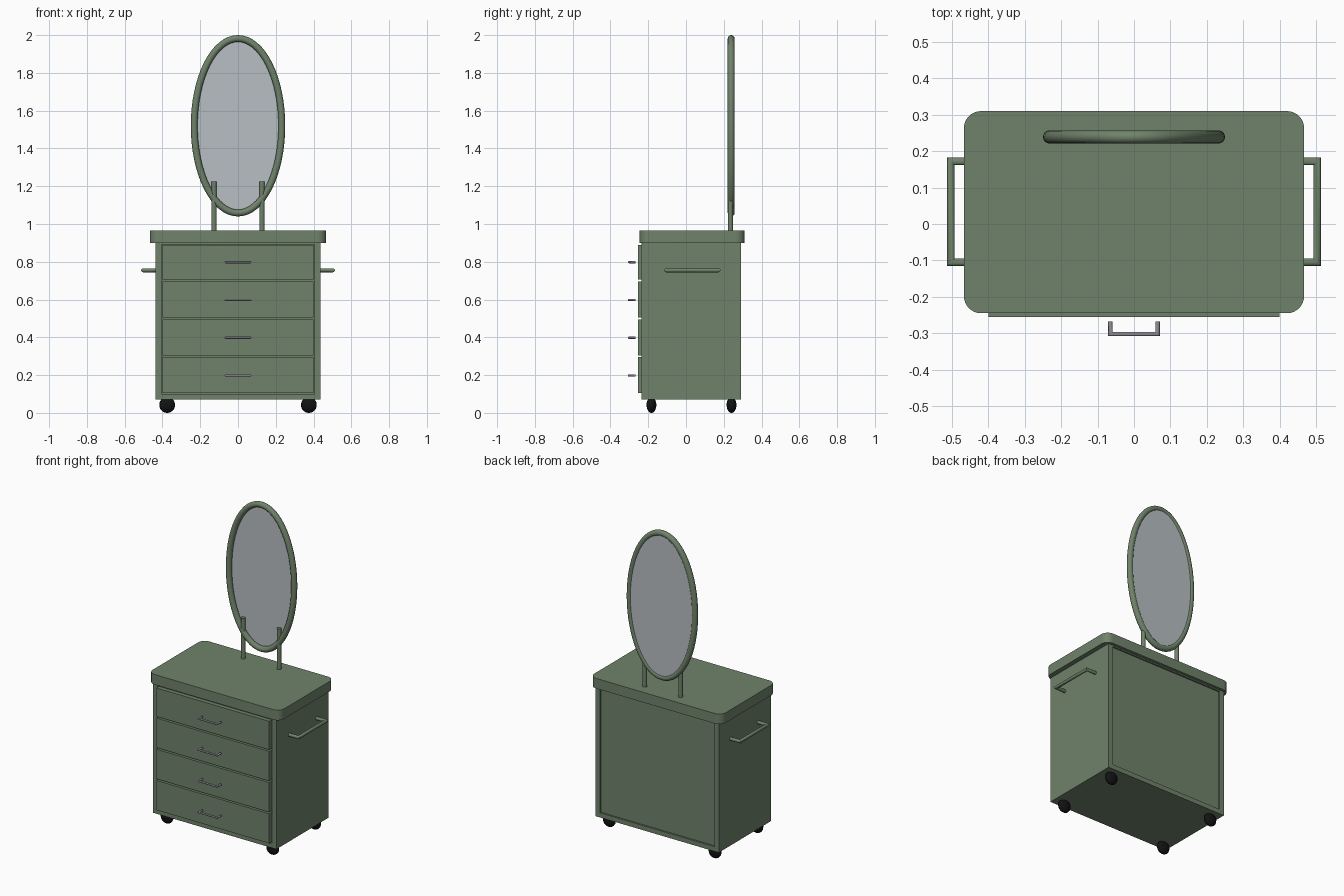
import bpy, bmesh, math
from mathutils import Vector, Matrix

cube = bpy.data.objects.get("Cube")
if cube:
    bpy.data.objects.remove(cube, do_unlink=True)


def material(name, color):
    m = bpy.data.materials.new(name)
    m.diffuse_color = (*color, 1)
    m.use_nodes = True
    m.node_tree.nodes["Principled BSDF"].inputs["Base Color"].default_value = (*color, 1)
    return m


GREEN = material("sage green paint", (0.162, 0.226, 0.146))
GLASS = material("mirror silver", (0.48, 0.52, 0.55))
METAL = material("grey metal", (0.28, 0.28, 0.32))
BLACK = material("black rubber", (0.006, 0.006, 0.006))


def finish(name, bm, mat, smooth=False):
    bmesh.ops.recalc_face_normals(bm, faces=bm.faces)
    mesh = bpy.data.meshes.new(name)
    bm.to_mesh(mesh)
    bm.free()
    mesh.materials.append(mat)
    ob = bpy.data.objects.new(name, mesh)
    bpy.context.collection.objects.link(ob)
    if smooth:
        bpy.ops.object.select_all(action="DESELECT")
        ob.select_set(True)
        bpy.context.view_layer.objects.active = ob
        bpy.ops.object.shade_smooth_by_angle(angle=math.radians(40))
    return ob


def box(name, lo, hi, mat=GREEN, corner=0):
    lo, hi = Vector(lo), Vector(hi)
    bm = bmesh.new()
    bmesh.ops.create_cube(bm, size=1, matrix=Matrix.Translation((lo + hi) / 2)
                          @ Matrix.Diagonal((*(hi - lo), 1)))
    if corner:  # round the upright edges only
        upright = [e for e in bm.edges if abs(e.verts[0].co.z - e.verts[1].co.z) > 0.001]
        bmesh.ops.bevel(bm, geom=upright, offset=corner, segments=8, profile=0.5, affect="EDGES")
    return finish(name, bm, mat, smooth=corner > 0)


def tube(name, points, radius, mat, closed=False, sides=12):
    """Sweep a round section along a flat path with mitred corners."""
    pts = [Vector(p) for p in points]
    n = len(pts)
    normal = (pts[1] - pts[0]).cross(pts[2] - pts[1]).normalized()
    bm = bmesh.new()
    rings = []
    for i, p in enumerate(pts):
        before = (p - pts[i - 1]).normalized() if closed or i else None
        after = (pts[(i + 1) % n] - p).normalized() if closed or i < n - 1 else before
        before = before or after
        side = (before + after).normalized().cross(normal)
        mitre = 1 / (before + after).normalized().dot(after)
        angles = [math.tau * k / sides for k in range(sides)]
        rings.append([bm.verts.new(p + side * mitre * radius * math.cos(a)
                                   + normal * radius * math.sin(a)) for a in angles])
    for i in range(n if closed else n - 1):
        a, b = rings[i], rings[(i + 1) % n]
        for k in range(sides):
            j = (k + 1) % sides
            bm.faces.new((a[k], a[j], b[j], b[k]))
    if not closed:
        bm.faces.new(rings[0])
        bm.faces.new(rings[-1])
    return finish(name, bm, mat, smooth=True)


def cylinder(name, centre, radius, depth, mat, rot=Matrix(), scale=(1, 1, 1), sides=24):
    bm = bmesh.new()
    bmesh.ops.create_cone(bm, cap_ends=True, segments=sides, radius1=radius, radius2=radius,
                          depth=depth, matrix=Matrix.Translation(centre)
                          @ Matrix.Diagonal((*scale, 1)) @ rot)
    return finish(name, bm, mat, smooth=True)


# Cabinet carcass
for side, s in (("left", 1), ("right", -1)):
    x0, x1 = sorted((s * 0.405, s * 0.437))
    box(side + "_side_panel", (x0, -0.235, 0.07), (x1, 0.292, 0.902))
box("bottom_panel", (-0.405, -0.235, 0.07), (0.405, 0.292, 0.1))
box("top_rail", (-0.405, -0.235, 0.892), (0.405, 0.292, 0.902))
box("back_panel", (-0.405, 0.265, 0.1), (0.405, 0.282, 0.892))
box("table_top", (-0.467, -0.245, 0.9), (0.467, 0.31, 0.965), corner=0.047)

# Drawers with bracket pulls
for i in range(4):
    z = 0.2 * (i + 1)
    box(f"drawer_{i + 1}", (-0.4, -0.255, z - 0.095), (0.4, 0.25, min(z + 0.095, 0.888)))
    z -= 0.002
    tube(f"drawer_pull_{i + 1}", [(-0.065, -0.268, z), (-0.065, -0.302, z),
                                  (0.065, -0.302, z), (0.065, -0.268, z)], 0.006, METAL)

# Side handles, mirror posts and casters
for side, s in (("left", 1), ("right", -1)):
    tube(side + "_side_handle", [(s * 0.43, -0.105, 0.755), (s * 0.503, -0.105, 0.755),
                                 (s * 0.503, 0.172, 0.755), (s * 0.43, 0.172, 0.755)],
         0.0105, GREEN)
    cylinder(side + "_mirror_post", (s * 0.127, 0.2355, 1.093), 0.0135, 0.264, GREEN)
    for end, y in (("front", -0.183), ("back", 0.241)):
        bm = bmesh.new()
        bmesh.ops.create_uvsphere(bm, u_segments=24, v_segments=16, radius=1,
                                  matrix=Matrix.Translation((s * 0.375, y, 0.042))
                                  @ Matrix.Diagonal((0.042, 0.026, 0.042, 1)))
        finish(f"{end}_{side}_caster", bm, BLACK, smooth=True)

# Oval mirror
ring = [math.tau * i / 64 for i in range(64)]
tube("mirror_frame", [(0.232 * math.cos(a), 0.239, 1.52 + 0.462 * math.sin(a)) for a in ring],
     0.018, GREEN, closed=True, sides=16)
cylinder("mirror_glass", (0, 0.2485, 1.52), 1, 0.005, GLASS,
         rot=Matrix.Rotation(math.pi / 2, 4, "X"), scale=(0.222, 1, 0.452), sides=64)
